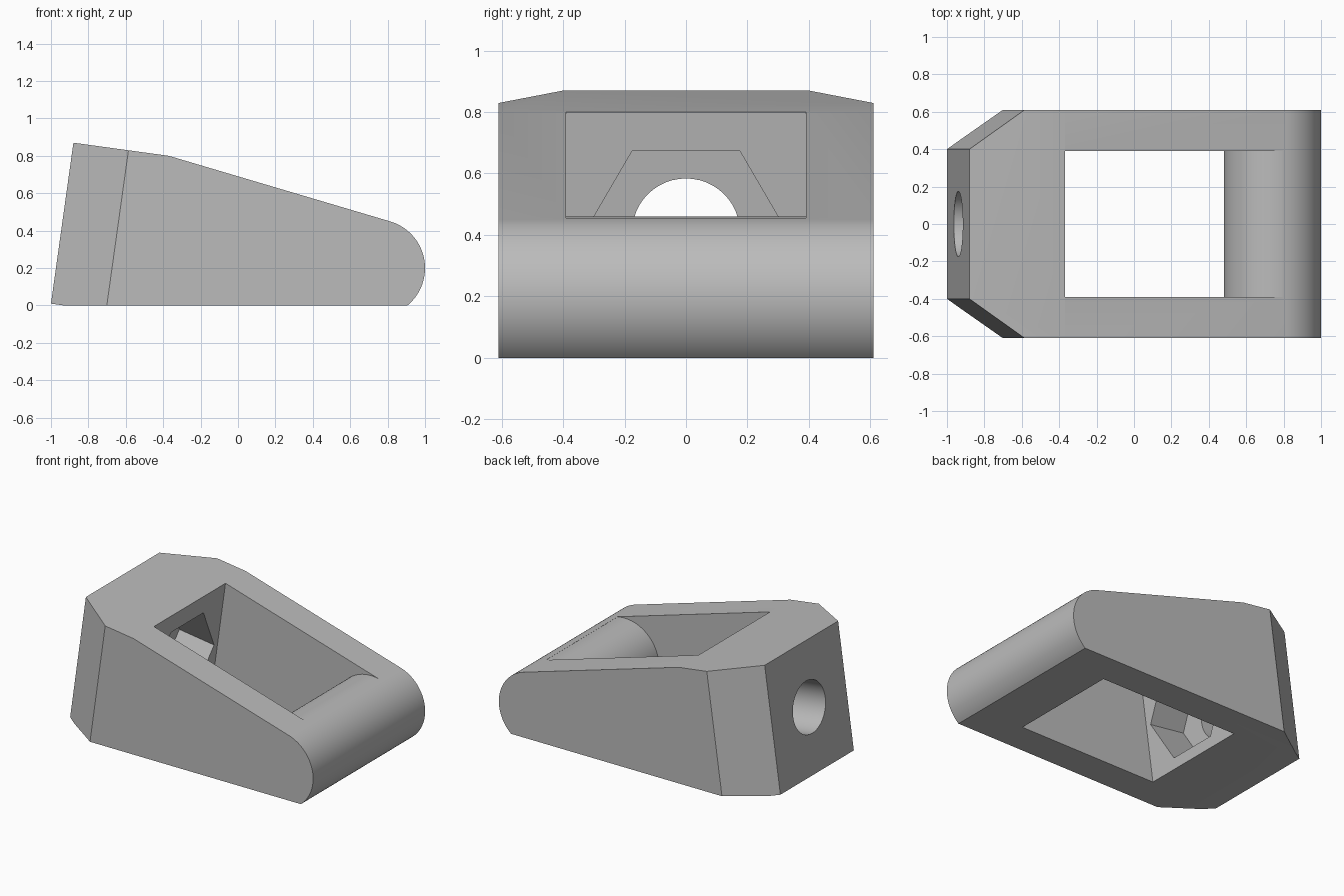
import bpy, bmesh
from math import sin, cos, radians, pi
from mathutils import Vector

if "Cube" in bpy.data.objects:
    bpy.data.objects.remove(bpy.data.objects["Cube"])

grey = bpy.data.materials.new("plain grey")
grey.use_nodes = True
GREY = (0.5, 0.5, 0.5, 1)
grey.diffuse_color = GREY
grey.node_tree.nodes["Principled BSDF"].inputs["Base Color"].default_value = GREY

HALF_WIDTH = 0.61
X, Y, Z = Vector((1, 0, 0)), Vector((0, 1, 0)), Vector((0, 0, 1))
UP = Vector((0.12, 0, 0.86)).normalized()      # direction of the leaning end face
BORE = Y.cross(UP)                             # bore axis, square to that face
BORE_START = Vector((-0.94, 0, 0.445))


def arc(cx, cy, r, start, end, n):
    angles = [radians(start + (end - start) * i / n) for i in range(n + 1)]
    return [(cx + r * cos(a), cy + r * sin(a)) for a in angles]


def prism(name, points, origin, u, v, sweep):
    """Outline in the u-v plane, extruded along sweep."""
    bm = bmesh.new()
    face = bm.faces.new([bm.verts.new(origin + u * a + v * b) for a, b in points])
    new = bmesh.ops.extrude_face_region(bm, geom=[face])["geom"]
    bmesh.ops.translate(bm, vec=sweep, verts=[g for g in new if isinstance(g, bmesh.types.BMVert)])
    bmesh.ops.recalc_face_normals(bm, faces=bm.faces)
    mesh = bpy.data.meshes.new(name)
    bm.to_mesh(mesh)
    bm.free()
    mesh.materials.append(grey)
    obj = bpy.data.objects.new(name, mesh)
    bpy.context.collection.objects.link(obj)
    return obj


# Wedge body with a rounded nose
nose = (0.74, 0.2, 0.26)
side = [(-1, 0.01), (-0.93, 0)] + arc(*nose, -50.3, 73.7, 32) + [(-0.37, 0.8), (-0.88, 0.87)]
body = prism("wedge_body", side, Y * -HALF_WIDTH, X, Z, Y * 2 * HALF_WIDTH)

# Chamfered corners beside the leaning end face
bm = bmesh.new()
bm.from_mesh(body.data)
for s in (-1, 1):
    corner = Vector((-1, s * 0.4, 0.01))
    normal = UP.cross(Vector((0.3, s * 0.21, 0))) * -s
    if normal.x > 0:
        normal.negate()
    bmesh.ops.bisect_plane(bm, geom=bm.verts[:] + bm.edges[:] + bm.faces[:],
                           plane_co=corner, plane_no=normal, clear_outer=True)
    bmesh.ops.holes_fill(bm, edges=[e for e in bm.edges if e.is_boundary], sides=0)
bmesh.ops.recalc_face_normals(bm, faces=bm.faces)
bm.to_mesh(body.data)
bm.free()

# Window through the body, ending on the round crossbar
lean = UP.x / UP.z
window_side = ([(-0.48 - 0.2 * lean, -0.2), (0.577, -0.2)] + arc(*nose, 230.3, 78, 40)
               + [(0.794, 1.2), (-0.48 + 1.2 * lean, 1.2)])
window = prism("window_cutter", window_side, Y * -0.39, X, Z, Y * 0.78)

# Round bore and hexagonal nut pocket
bore = prism("bore_cutter", arc(0, 0, 0.175, 0, 352.5, 47), BORE_START - BORE * 0.2, Y, UP, BORE * 0.9)
pocket = prism("nut_pocket_cutter", arc(0, 0, 0.35, 0, 300, 5), BORE_START + BORE * 0.25, Y, UP, BORE * 0.4)

bpy.ops.object.select_all(action="DESELECT")
body.select_set(True)
bpy.context.view_layer.objects.active = body
for cutter in (window, pocket, bore):
    mod = body.modifiers.new(cutter.name, "BOOLEAN")
    mod.operation, mod.solver, mod.object = "DIFFERENCE", "EXACT", cutter
    bpy.ops.object.modifier_apply(modifier=mod.name)
    bpy.data.objects.remove(cutter)

bpy.ops.object.shade_smooth_by_angle(angle=radians(25))
